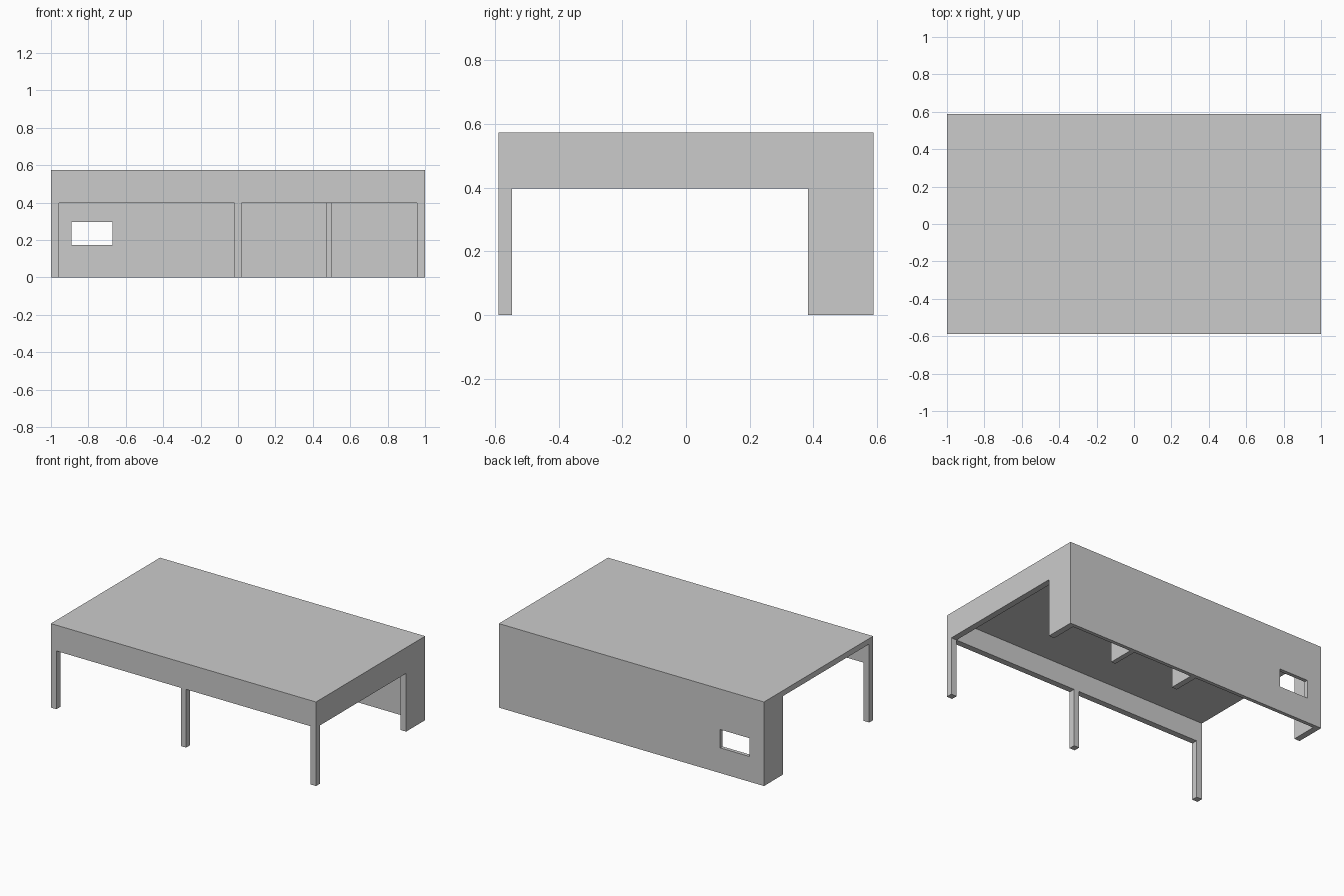
import bpy, bmesh
from math import radians

if "Cube" in bpy.data.objects:
    bpy.data.objects.remove(bpy.data.objects["Cube"])

X, Y, H = 1.0, 0.588, 0.573      # half width, half depth, height
CEIL, BEAM = 0.535, 0.397        # underside of roof, underside of beams
POST, WALL = 0.042, 0.025        # post / side thickness, back wall thickness
BAY = 0.383                      # front edge of the rear partitions


def box(name, x0, x1, y0, y1, z0, z1):
    bm = bmesh.new()
    bmesh.ops.create_cube(bm, size=1)
    for v in bm.verts:
        v.co = ((x0, x1)[v.co.x > 0], (y0, y1)[v.co.y > 0], (z0, z1)[v.co.z > 0])
    me = bpy.data.meshes.new(name)
    bm.to_mesh(me)
    bm.free()
    ob = bpy.data.objects.new(name, me)
    bpy.context.collection.objects.link(ob)
    return ob


def panel(name, loops, thickness, location, turn=0):
    """Upright slab from a flat outline; further loops become holes."""
    cu = bpy.data.curves.new(name, 'CURVE')
    cu.dimensions, cu.fill_mode, cu.extrude = '2D', 'BOTH', thickness / 2
    for pts in loops:
        sp = cu.splines.new('POLY')
        sp.points.add(len(pts) - 1)
        for p, (a, b) in zip(sp.points, pts):
            p.co = (a, b, 0, 1)
        sp.use_cyclic_u = True
        sp.use_smooth = False
    tmp = bpy.data.objects.new(name + "_outline", cu)
    me = bpy.data.meshes.new_from_object(tmp)
    bpy.data.objects.remove(tmp)
    bm = bmesh.new()
    bm.from_mesh(me)
    bmesh.ops.remove_doubles(bm, verts=bm.verts, dist=1e-5)
    bmesh.ops.recalc_face_normals(bm, faces=bm.faces)
    bm.to_mesh(me)
    bm.free()
    me.name = name
    ob = bpy.data.objects.new(name, me)
    ob.location = location
    ob.rotation_euler = (radians(90), 0, radians(turn))
    bpy.context.collection.objects.link(ob)
    return ob


def rect(a0, a1, b0, b1):
    return [(a0, b0), (a1, b0), (a1, b1), (a0, b1)]


# Flat roof slab
box("roof", -X, X, -Y, Y, CEIL, H)

# Front beam with its three posts, as one comb-shaped outline
inner, mid = X - POST, 0.02
frame = [(-X, 0), (-inner, 0), (-inner, BEAM), (-mid, BEAM), (-mid, 0),
         (mid, 0), (mid, BEAM), (inner, BEAM), (inner, 0), (X, 0),
         (X, CEIL), (-X, CEIL)]
panel("front_frame", [frame], POST, (0, -Y + POST / 2, 0))

# Back wall with its window opening
panel("back_wall", [rect(-X, X, 0, CEIL), rect(-0.89, -0.67, 0.172, 0.297)],
      WALL, (0, Y - WALL / 2, 0))

# Right side: short wall and fascia beam
back = Y - WALL
side = [(BAY, 0), (back, 0), (back, CEIL), (-Y + POST, CEIL),
        (-Y + POST, BEAM), (BAY, BEAM)]
panel("right_side", [side], POST, (X - POST / 2, 0, 0), turn=90)

# Left end wall and the partitions along the back wall
for name, x0, x1 in (("left_end_wall", -X, -inner),
                     ("centre_partition", -mid, mid),
                     ("right_partition", 0.47, 0.503)):
    box(name, x0, x1, BAY, back, 0, CEIL)
